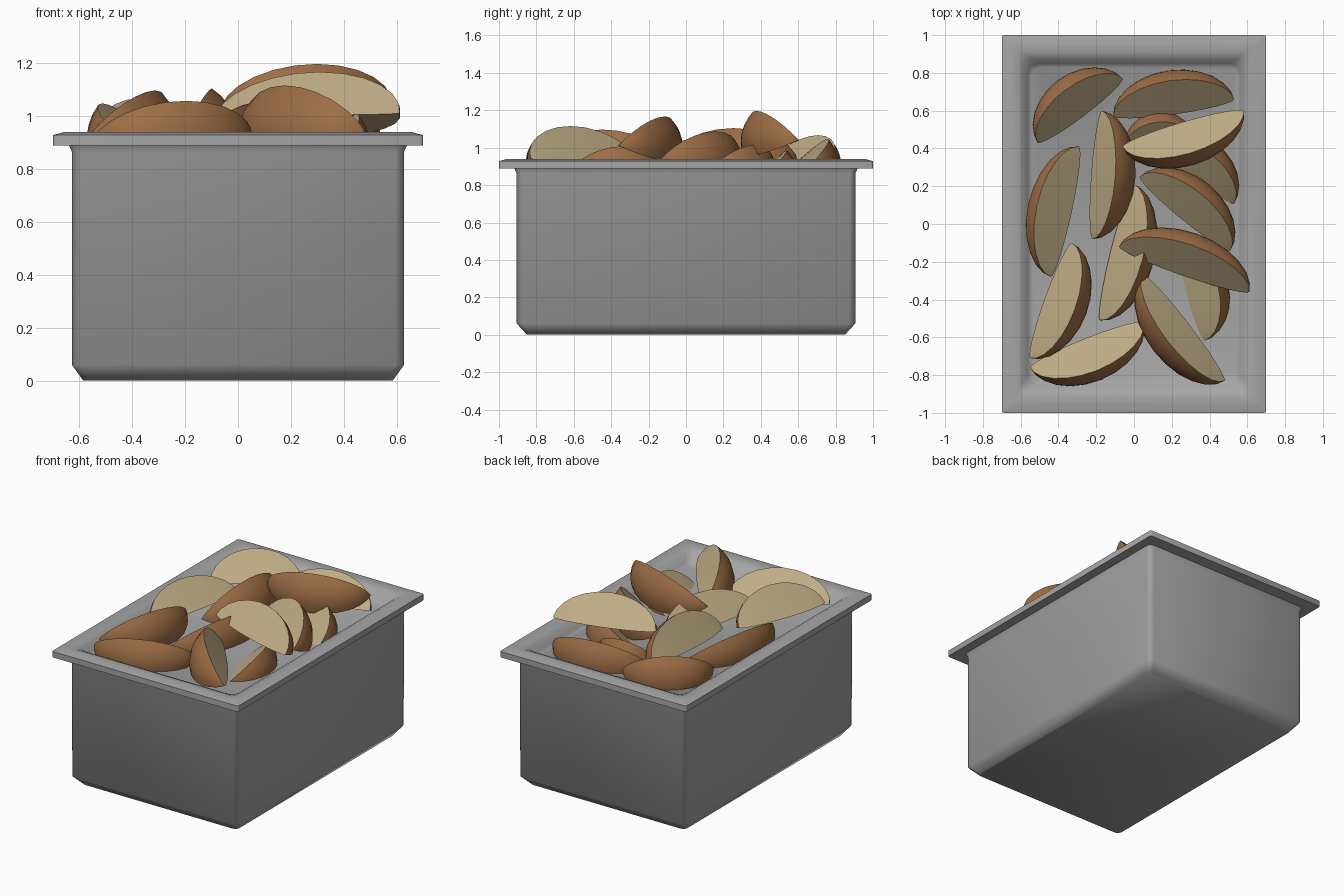
import bpy, bmesh, math
from mathutils import Vector

if "Cube" in bpy.data.objects:
    bpy.data.objects.remove(bpy.data.objects["Cube"])


def material(name, rgb):
    m = bpy.data.materials.new(name)
    m.diffuse_color = (*rgb, 1)
    m.use_nodes = True
    m.node_tree.nodes["Principled BSDF"].inputs["Base Color"].default_value = m.diffuse_color
    return m


steel = material("steel grey", (0.38, 0.38, 0.38))
skin = material("potato skin brown", (0.34, 0.155, 0.06))
flesh = material("potato flesh cream", (0.52, 0.41, 0.235))


def finish(bm, name, mats, angle):
    bmesh.ops.recalc_face_normals(bm, faces=bm.faces)
    me = bpy.data.meshes.new(name)
    bm.to_mesh(me)
    bm.free()
    for m in mats:
        me.materials.append(m)
    me.shade_smooth()
    me.set_sharp_from_angle(angle=math.radians(angle))
    ob = bpy.data.objects.new(name, me)
    bpy.context.collection.objects.link(ob)
    return ob


def rounded_ring(bm, hx, hy, z, r):
    """Rectangle with rounded corners, three points per corner."""
    ring = []
    for k, (sx, sy) in enumerate([(1, 1), (-1, 1), (-1, -1), (1, -1)]):
        for a in (0, 45, 90):
            t = math.radians(a + 90 * k)
            ring.append(bm.verts.new((sx * (hx - r) + r * math.cos(t),
                                      sy * (hy - r) + r * math.sin(t), z)))
    return ring


def bridge(bm, a, b):
    n = len(a)
    for i in range(n):
        bm.faces.new((a[i], a[(i + 1) % n], b[(i + 1) % n], b[i]))


# Pan: outside, rim, then down to the inner bed that carries the food
bm = bmesh.new()
profile = [(0.585, 0.85, 0.0, 0.03), (0.628, 0.905, 0.06, 0.03),
           (0.628, 0.907, 0.865, 0.03), (0.638, 0.917, 0.888, 0.03),
           (0.70, 1.0, 0.888, 0.012), (0.70, 1.0, 0.928, 0.012),
           (0.655, 0.955, 0.94, 0.02), (0.615, 0.91, 0.937, 0.03),
           (0.585, 0.875, 0.922, 0.04), (0.562, 0.85, 0.88, 0.05),
           (0.545, 0.83, 0.865, 0.05)]
rings = [rounded_ring(bm, *p) for p in profile]
for a, b in zip(rings, rings[1:]):
    bridge(bm, a, b)
bm.faces.new(rings[0])
bm.faces.new(rings[-1])
finish(bm, "serving_pan", [steel], 50)


def wedge(name, ax, ay, bx, by, peak, elev, R=0.235, half=32):
    """Potato wedge from tip A to tip B, skin to the left of A->B."""
    n, k = 12, 6
    th, e = math.radians(half), math.radians(elev)
    chord = Vector((bx - ax, by - ay, 0))
    X = chord.normalized()
    D = Vector((-X.y * math.cos(e), X.x * math.cos(e), math.sin(e)))
    S = X.cross(D)
    top = min(e + th, math.pi / 2)
    mid = Vector(((ax + bx) / 2, (ay + by) / 2, peak - (R - 0.035) * math.sin(top)))
    bm = bmesh.new()
    sections = []
    for i in range(1, n):
        u = math.pi * i / n
        s = math.sin(u) ** 1.1
        apex = mid - X * (math.cos(u) * chord.length / 2) - D * 0.035 * s
        pts = [apex]
        for j in range(k + 1):
            f = th * (2 * j / k - 1)
            pts.append(apex + (D * math.cos(f) + S * math.sin(f)) * R * s)
        sections.append([bm.verts.new(p) for p in pts])
    tips = [bm.verts.new(mid - chord / 2), bm.verts.new(mid + chord / 2)]
    m = k + 2

    def add(j, verts):
        bm.faces.new(verts).material_index = 1 if j in (0, m - 1) else 0

    for j in range(m):
        q = (j + 1) % m
        for a, b in zip(sections, sections[1:]):
            add(j, (a[j], a[q], b[q], b[j]))
        add(j, (tips[0], sections[0][j], sections[0][q]))
        add(j, (tips[1], sections[-1][j], sections[-1][q]))
    finish(bm, name, [skin, flesh], 40)


# Wedges: tip A, tip B, highest point, lift of the skin side in degrees
wedges = [
    (-0.51, 0.43, -0.06, 0.77, 1.05, 12),
    (-0.11, 0.57, 0.53, 0.66, 1.03, 8),
    (0.58, 0.60, -0.06, 0.41, 1.18, 12),
    (0.10, 0.42, 0.53, 0.11, 1.00, 10),
    (0.03, 0.25, 0.51, -0.14, 1.07, 12),
    (-0.08, -0.12, 0.61, -0.36, 1.15, 12),
    (0.24, -0.12, 0.37, -0.62, 0.99, 8),
    (0.48, -0.83, 0.05, -0.27, 1.10, 20),
    (0.05, -0.52, -0.55, -0.76, 1.04, 8),
    (-0.33, -0.10, -0.55, -0.71, 1.08, 12),
    (0.00, 0.21, -0.18, -0.51, 1.03, 10),
    (-0.44, -0.28, -0.29, 0.41, 1.03, 5),
    (-0.17, 0.60, -0.22, -0.08, 1.09, 25),
    (-0.06, 0.38, 0.34, 0.42, 0.97, 10),
]
for i, w in enumerate(wedges):
    wedge(f"potato_wedge_{i + 1}", *w)
